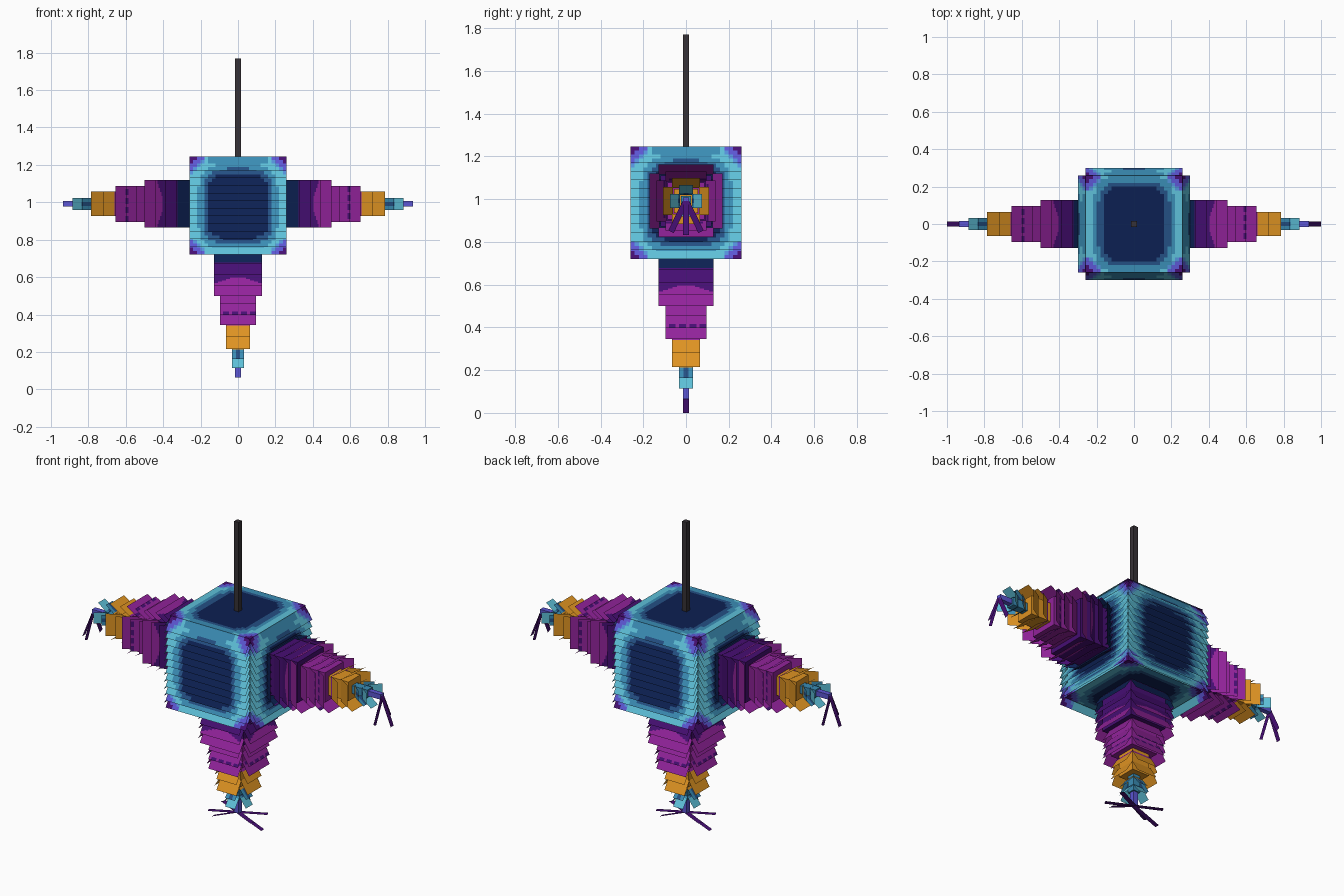
import bpy, bmesh, math
from mathutils import Vector

if "Cube" in bpy.data.objects:
    bpy.data.objects.remove(bpy.data.objects["Cube"])

BODY_C = Vector((0, 0, 0.996))
ARM_C = Vector((0, 0, 0.992))
LEG_C = Vector((0, 0, 1.0))
X, Y, Z = Vector((1, 0, 0)), Vector((0, 1, 0)), Vector((0, 0, 1))


def lin(c):
    c /= 255
    return c / 12.92 if c < 0.04 else ((c + 0.055) / 1.055) ** 2.4


NAVY, DEEP, MID, CYAN, BLUE, INDIGO, DARK, PURPLE, GOLD, BLACK = range(10)
PALETTE = [("navy", 12, 32, 82), ("deep_blue", 36, 80, 132), ("mid_blue", 58, 140, 180),
           ("cyan", 94, 192, 216), ("sky_blue", 84, 145, 218), ("indigo", 92, 86, 212),
           ("dark_purple", 70, 14, 115), ("purple", 146, 35, 155), ("gold", 222, 147, 34),
           ("charcoal", 55, 50, 54)]
MATS = []
for name, r, g, b in PALETTE:
    m = bpy.data.materials.new(name)
    m.diffuse_color = (lin(r), lin(g), lin(b), 1)
    m.use_nodes = True
    m.node_tree.nodes["Principled BSDF"].inputs["Base Color"].default_value = m.diffuse_color
    MATS.append(m)


def finish(name, bm):
    me = bpy.data.meshes.new(name)
    bm.to_mesh(me)
    bm.free()
    for m in MATS:
        me.materials.append(m)
    ob = bpy.data.objects.new(name, me)
    bpy.context.collection.objects.link(ob)
    return ob


def sheet(bm, origin, du, dv, nu, nv, rule):
    """Flat sheet split in cells; rule(u, v) with u, v in 0..1 gives the colour."""
    vs = [[bm.verts.new(origin + du * (i / nu) + dv * (j / nv)) for i in range(nu + 1)]
          for j in range(nv + 1)]
    for j in range(nv):
        for i in range(nu):
            f = bm.faces.new((vs[j][i], vs[j][i + 1], vs[j + 1][i + 1], vs[j + 1][i]))
            f.material_index = rule((i + .5) / nu, (j + .5) / nv)


def box(bm, centre, axis, t0, t1, r, col):
    """Square bar along an axis from a centre."""
    up = axis.cross(Y)
    ring = [[bm.verts.new(centre + axis * t + Y * a * r + up * b * r)
             for a, b in ((-1, -1), (1, -1), (1, 1), (-1, 1))] for t in (t0, t1)]
    faces = [ring[0][::-1], ring[1]]
    faces += [(ring[0][k], ring[0][(k + 1) % 4], ring[1][(k + 1) % 4], ring[1][k]) for k in range(4)]
    for f in faces:
        bm.faces.new(f).material_index = col


# ---- body: cube with a rounded gradient from navy centre to dark corners
H, W = 0.25, 0.26


def body_colour(a, b, sa=1.06, sb=1.0):
    a, b = abs(a), abs(b)
    for limit, col in ((.475, DARK), (.437, INDIGO), (.415, BLUE)):
        if a + b > limit and min(a, b) > .17:
            return col
    d = ((a * sa) ** 4 + (b * sb) ** 4) ** 0.25
    for limit, col in ((.175, NAVY), (.2, DEEP), (.226, MID)):
        if d < limit:
            return col
    return CYAN


bm = bmesh.new()
for s in (1, -1):
    sheet(bm, BODY_C + Vector((-W, -W * s, H * s)), X * 2 * W, Y * 2 * W * s, 26, 26,
          lambda u, v: body_colour((u - .5) * .52, (v - .5) * .52, 1.03, .87))
for n in (X, -X, Y, -Y):
    w = Z.cross(n)
    sheet(bm, BODY_C + n * H - w * H - Z * H, w * 2 * H, Z * 2 * H, 25, 25,
          lambda u, v: body_colour((u - .5) * .52, (v - .5) * .52))
finish("body_core", bm)

# ---- fringe rows on the four body sides, loose at the bottom
ROWS, DROP, FLARE = 12, 0.075, 0.05


def fringe_colour(a, b):
    # the rim of the top row is a shade deeper in its middle
    if b > .235 and abs(a) < .165:
        return MID
    return body_colour(a, b)


bm = bmesh.new()
for n in (X, -X, Y, -Y):
    w = Z.cross(n)
    for i in range(ROWS):
        z = H - i * (2 * H - 0.05) / (ROWS - 1)
        sheet(bm, BODY_C + n * H + Z * z - w * W, w * 2 * W, n * FLARE - Z * DROP, 26, 4,
              lambda u, v: fringe_colour((u - .5) * 2 * W, z - DROP * v + .015))
finish("body_fringe", bm)


# ---- stepped limbs: half width, row ends, row length
SECTIONS = [(.128, (.33, .39, .445, .50), .07), (.096, (.545, .60, .655), .075),
            (.065, (.72, .785), .075), (.032, (.835, .885), .06)]


def limb_colour(t, s):
    if t < .322:
        return NAVY
    if t < .40 + max(0, abs(s) - .03) * .35:
        return DARK
    if .585 < t < .601 and int((s + .5) / .024) % 2:
        return DARK
    if t < .657:
        return PURPLE
    if t < .787:
        return GOLD
    if t < .835:
        return MID if abs(s) > .012 else DEEP
    return CYAN


def limb(name, c, axis, fan_dirs):
    across = axis.cross(Y)
    # inner stepped core and tip
    bm = bmesh.new()
    start = .24
    for (hw, ends, ln), col in zip(SECTIONS, (DARK, PURPLE, GOLD, MID)):
        box(bm, c, axis, start, ends[-1] - .03, hw - .009, col)
        start = ends[-1] - .03
    box(bm, c, axis, .85, .936, .015, INDIGO)
    finish(name + "_core", bm)
    # flared paper rows, loose toward the tip
    bm = bmesh.new()
    for hw, ends, ln in SECTIONS:
        for end in ends:
            for n in (Y, -Y, across, -across):
                w = axis.cross(n)
                sheet(bm, c + axis * (end - ln) + n * (hw - .004) - w * hw,
                      w * 2 * hw, axis * ln + n * .046, 12, 10,
                      lambda u, v: limb_colour(end - ln + ln * v, (u - .5) * 2 * hw))
    finish(name + "_fringe", bm)
    # streamers fanned across the tip, the middle one leaning outward
    bm = bmesh.new()
    for d in fan_dirs:
        for deg in (-26, 0, 26):
            a = math.radians(deg)
            run = d * math.cos(a) + Y * math.sin(a)
            wide = axis.cross(run)
            lean = axis * .064 if deg == 0 else Vector()
            sheet(bm, c + axis * .936 - wide * .014, wide * .028, run * .16 + lean, 1, 1,
                  lambda u, v: DARK)
    finish(name + "_streamers", bm)


limb("right_arm", ARM_C, X, [-Z])
limb("left_arm", ARM_C, -X, [-Z])
limb("leg", LEG_C, -Z, [X, -X])

# ---- hanging cord
bm = bmesh.new()
box(bm, Vector((0, 0, 0)), Z, 1.24, 1.77, .0148, BLACK)
finish("cord", bm)
